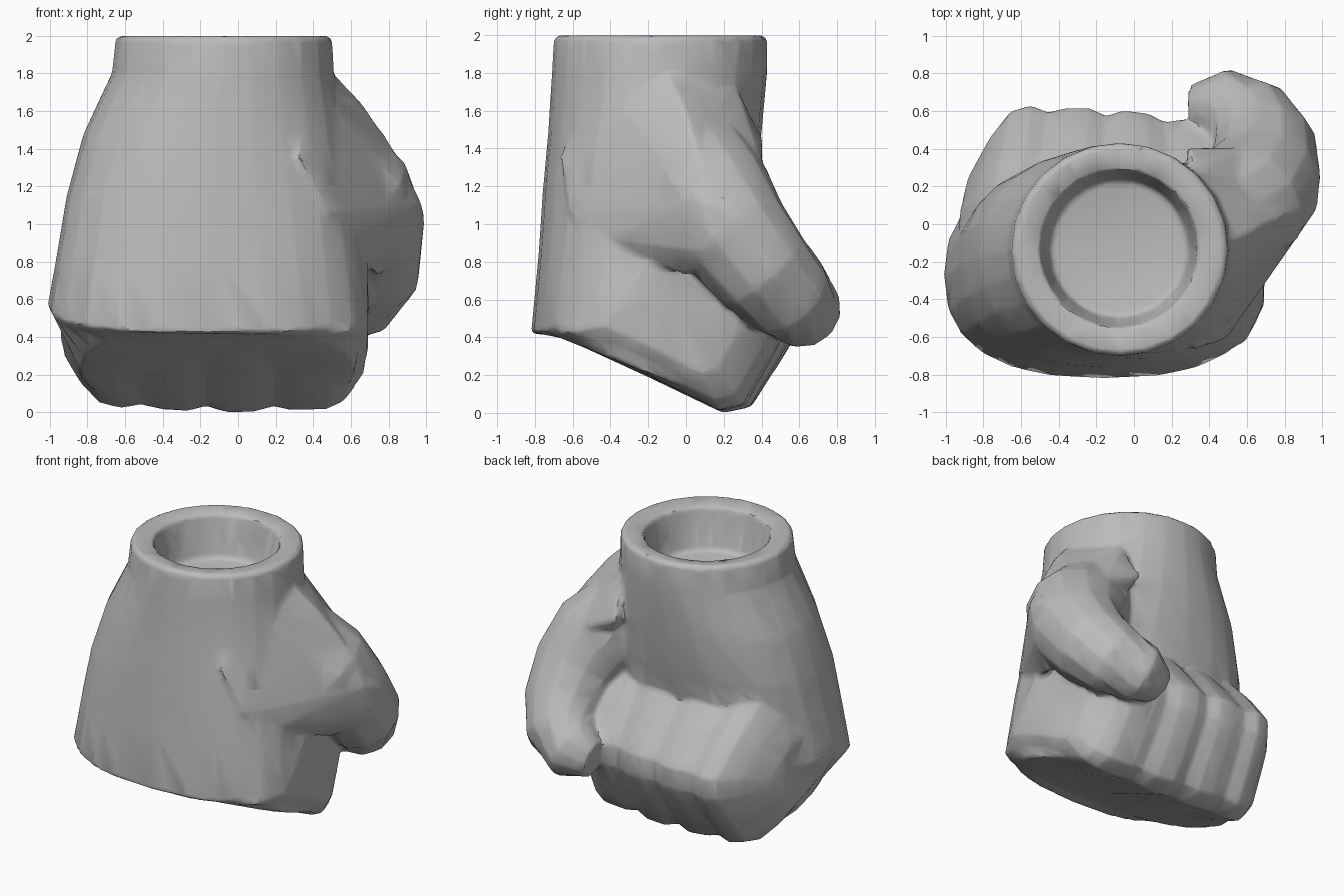
import bpy, bmesh, math
from mathutils import Vector

cube = bpy.data.objects.get("Cube")
if cube:
    bpy.data.objects.remove(cube)

grey = bpy.data.materials.new("warm_grey")
grey.use_nodes = True
colour = (0.5, 0.5, 0.5, 1)
grey.diffuse_color = colour
grey.node_tree.nodes["Principled BSDF"].inputs["Base Color"].default_value = colour


def finish(name, bm):
    bmesh.ops.recalc_face_normals(bm, faces=bm.faces)
    mesh = bpy.data.meshes.new(name)
    bm.to_mesh(mesh)
    bm.free()
    mesh.materials.append(grey)
    obj = bpy.data.objects.new(name, mesh)
    bpy.context.collection.objects.link(obj)
    return obj


def loft(name, rings):
    """Skin a list of equal-length closed rings and cap both ends."""
    bm = bmesh.new()
    loops = [[bm.verts.new(p) for p in ring] for ring in rings]
    n = len(loops[0])
    for a, b in zip(loops, loops[1:]):
        for i in range(n):
            j = (i + 1) % n
            bm.faces.new((a[i], a[j], b[j], b[i]))
    bm.faces.new(loops[0])
    bm.faces.new(loops[-1])
    return finish(name, bm)


def oval(x0, x1, y0, y1, height, power=2.0, n=24):
    """Rounded-box ring; height is a rule giving z from y."""
    ring = []
    for i in range(n):
        t = 2 * math.pi * i / n
        c, s = math.cos(t), math.sin(t)
        x = (x0 + x1) / 2 + (x1 - x0) / 2 * math.copysign(abs(c) ** (2 / power), c)
        y = (y0 + y1) / 2 + (y1 - y0) / 2 * math.copysign(abs(s) ** (2 / power), s)
        ring.append((x, y, height(y)))
    return ring


def flat(z):
    return lambda y: z


def knuckle_line(y):
    return min(0.57, 0.42 + 0.28 * (y + 0.81))


def underside(y):
    return 0.45 - 0.4 * (y + 0.8)


# Back of the hand, with the hollow wrist cuff on top
hand = loft("gripping_hand", [
    oval(-0.45, 0.29, -0.50, 0.24, flat(1.68)),
    oval(-0.50, 0.34, -0.55, 0.29, flat(1.98)),
    oval(-0.62, 0.47, -0.68, 0.41, flat(2.0)),
    oval(-0.65, 0.50, -0.70, 0.43, flat(1.98)),
    oval(-0.67, 0.51, -0.71, 0.43, flat(1.8)),
    oval(-0.82, 0.56, -0.73, 0.40, flat(1.48), 2.2),
    oval(-0.91, 0.61, -0.76, 0.35, flat(1.15), 2.4),
    oval(-0.96, 0.66, -0.78, 0.28, flat(0.85), 2.4),
    oval(-1.01, 0.70, -0.82, 0.28, knuckle_line, 2.5),
    oval(-0.84, 0.62, -0.72, 0.24, underside, 2.6),
])

# Curled fingers: one side profile repeated across the fist, pinched between fingers
profile = [(-0.70, 0.42), (-0.2, 0.19), (0.2, 0.0), (0.34, 0.03), (0.48, 0.26),
           (0.59, 0.46), (0.60, 0.62), (0.4, 0.88), (0.2, 1.1), (-0.3, 1.0)]
stations = [(-0.94, 0.42), (-0.87, 0.70), (-0.78, 0.90), (-0.66, 0.96), (-0.55, 0.92),
            (-0.43, 0.97), (-0.29, 0.99), (-0.18, 0.94), (-0.07, 1), (0.09, 1),
            (0.2, 0.94), (0.3, 0.98), (0.5, 0.97), (0.6, 0.88), (0.69, 0.6)]
cy, cz = -0.05, 0.52
rings = []
for x, s in stations:
    ring = []
    for y, z in profile:
        y, z = cy + s * (y - cy), cz + s * (z - cz)
        back = max(0, y)
        ring.append((x * (1 - 0.3 * back), y - 0.16 * (x + 0.05) * back, max(z, 0)))
    rings.append(ring)
fingers = loft("curled_fingers", rings)

# Thumb wrapping round to rest on the fingers: centre and radius along its path
path = [((0.30, -0.06, 1.42), 0.24), ((0.44, 0.04, 1.32), 0.31),
        ((0.60, 0.12, 1.15), 0.34), ((0.69, 0.25, 0.95), 0.31),
        ((0.69, 0.41, 0.75), 0.28), ((0.61, 0.54, 0.62), 0.25),
        ((0.46, 0.62, 0.54), 0.21), ((0.31, 0.61, 0.51), 0.13)]
centres = [Vector(c) for c, r in path]
rings = []
for k, (c, r) in enumerate(path):
    along = (centres[min(k + 1, len(path) - 1)] - centres[max(k - 1, 0)]).normalized()
    side = along.cross(Vector((-1, 1, 0.6))).normalized()
    other = along.cross(side)
    rings.append([centres[k] + r * (side * math.cos(t) + other * math.sin(t))
                  for t in (2 * math.pi * i / 12 for i in range(12))])
thumb = loft("thumb", rings)

# Fleshy wedge running from the wrist and the flank out to the thumb knuckle
bm = bmesh.new()
for p in [(0.48, -0.1, 1.83), (0.34, 0.27, 1.72), (0.36, -0.48, 1.76),
          (0.32, -0.67, 1.35), (0.48, -0.62, 1.05), (0.60, -0.45, 0.92),
          (0.64, -0.25, 0.86), (0.74, 0.0, 0.72), (0.66, -0.02, 1.64),
          (0.80, 0.05, 1.44), (0.97, 0.08, 1.12), (0.99, 0.25, 1.05),
          (0.95, 0.12, 0.85), (0.28, 0.41, 1.45), (0.60, 0.41, 1.30)]:
    bm.verts.new(p)
hull = bmesh.ops.convex_hull(bm, input=bm.verts[:])
spare = {v for v in hull["geom_interior"] if isinstance(v, bmesh.types.BMVert)}
bmesh.ops.delete(bm, geom=list(spare), context="VERTS")
wedge = finish("thumb_base", bm)

# Fuse everything into one skin, soften the joins, then thin out the faces
bpy.ops.object.select_all(action="DESELECT")
for obj in (fingers, thumb, wedge, hand):
    obj.select_set(True)
bpy.context.view_layer.objects.active = hand
bpy.ops.object.join()
remesh = hand.modifiers.new("fuse", "REMESH")
remesh.mode = "VOXEL"
remesh.voxel_size = 0.018
soften = hand.modifiers.new("soften", "SMOOTH")
soften.factor = 0.5
soften.iterations = 4
thin = hand.modifiers.new("thin", "DECIMATE")
thin.ratio = 0.05
for name in ("fuse", "soften", "thin"):
    bpy.ops.object.modifier_apply(modifier=name)
bpy.ops.object.shade_smooth_by_angle(angle=math.radians(35))
